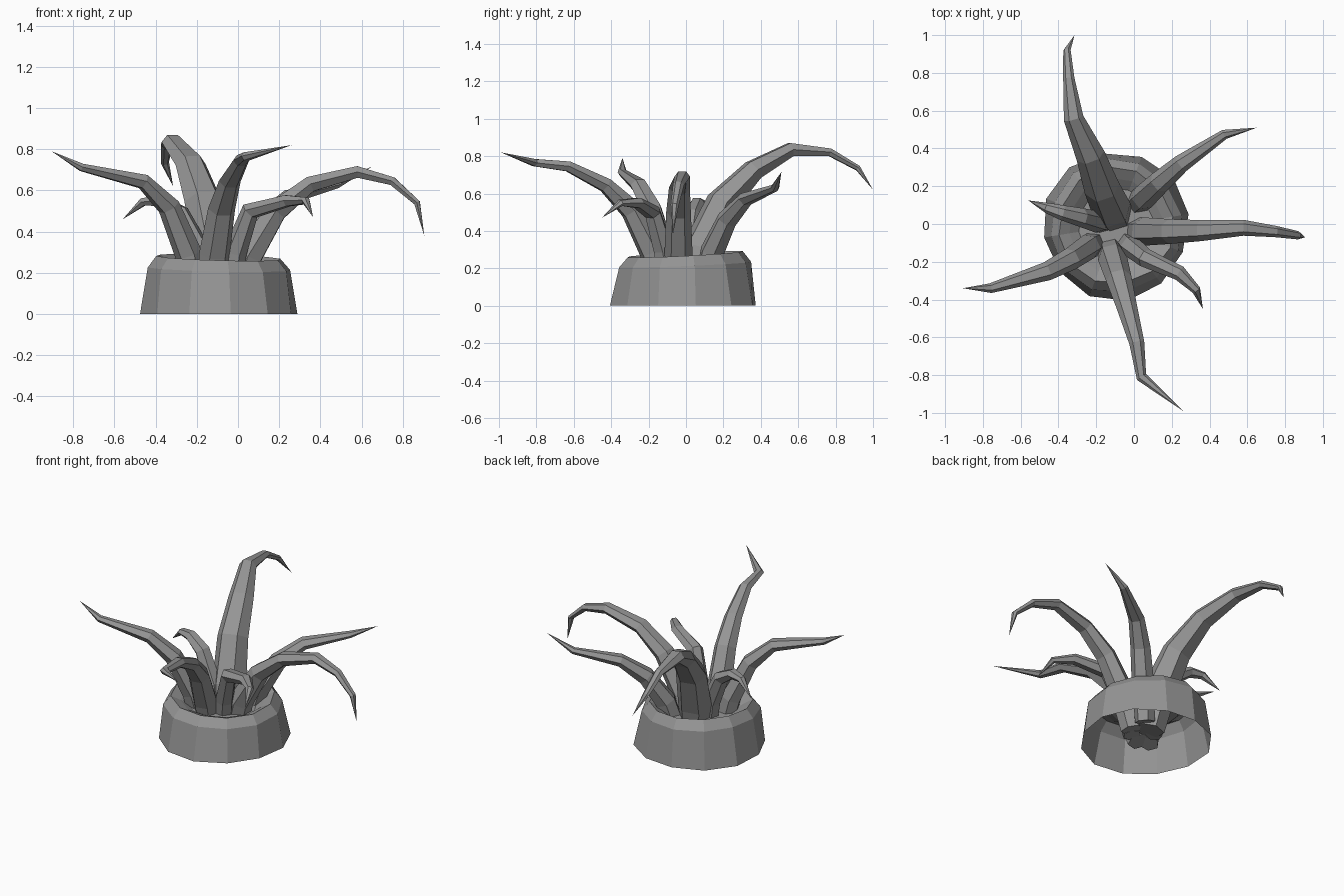
import bpy, bmesh, math
from mathutils import Vector

grey = bpy.data.materials.new("dark_grey")
grey.diffuse_color = (0.3, 0.3, 0.3, 1)


def make_object(name, bm):
    bmesh.ops.recalc_face_normals(bm, faces=bm.faces)
    mesh = bpy.data.meshes.new(name)
    bm.to_mesh(mesh)
    bm.free()
    mesh.materials.append(grey)
    obj = bpy.data.objects.new(name, mesh)
    bpy.context.collection.objects.link(obj)
    return obj


def bridge(bm, a, b):
    n = len(a)
    for i in range(n):
        bm.faces.new((a[i], a[(i + 1) % n], b[(i + 1) % n], b[i]))


# Planter: uneven twelve-sided wall, open below, with a rolled lip and sunken soil
def planter(sides=12):
    bm = bmesh.new()
    rings = []
    # radius, height, tilt toward the back left
    for r, z, tilt in ((0.387, 0, 0), (0.35, 0.22, 0.04), (0.305, 0.275, 0.05),
                       (0.25, 0.245, 0.03), (0.20, 0.21, 0)):
        ring = []
        for i in range(sides):
            a = math.tau * (i + 0.3) / sides
            wob = 1 + 0.02 * math.sin(3 * a + 9 * z)
            x, y = r * wob * math.cos(a), r * wob * math.sin(a)
            ring.append(bm.verts.new((-0.097 + x, -0.01 + y * 1.02,
                                      z + tilt * (y - 0.6 * x))))
        if rings:
            bridge(bm, rings[-1], ring)
        rings.append(ring)
    bm.faces.new(rings[-1])
    make_object("planter", bm)


# Leaf: tapered six-sided tube along (x, y, z, half width) points, ending in a point
def leaf(name, pts, sides=6):
    bm = bmesh.new()
    path = [Vector(p[:3]) for p in pts]
    out = path[-2] - path[0]
    side0 = Vector((-out.y, out.x, 0)).normalized()
    prev = None
    for i in range(len(path) - 1):
        t = (path[i + 1] - path[max(i - 1, 0)]).normalized()
        side = (side0 - t * side0.dot(t)).normalized()
        up = t.cross(side)
        w = pts[i][3]
        flat = (1.05, 1.0, 0.9)[i] if i < 3 else 0.78
        ring = []
        for k in range(sides):
            a = math.tau * k / sides
            ring.append(bm.verts.new(path[i] + side * w * math.cos(a)
                                     + up * w * flat * math.sin(a)))
        if prev:
            bridge(bm, prev, ring)
        else:
            bm.faces.new(ring)
        prev = ring
    tip = bm.verts.new(path[-1])
    for k in range(sides):
        bm.faces.new((prev[k], prev[(k + 1) % sides], tip))
    make_object(name, bm)


planter()

leaf("leaf_back", [(-0.09, 0.03, 0.06, 0.09), (-0.12, 0.08, 0.30, 0.105),
                   (-0.17, 0.19, 0.55, 0.095), (-0.23, 0.36, 0.725, 0.077),
                   (-0.32, 0.56, 0.835, 0.053), (-0.345, 0.77, 0.82, 0.03),
                   (-0.355, 0.92, 0.735, 0.02), (-0.315, 1.0, 0.62, 0)])
leaf("leaf_right", [(-0.01, -0.03, 0.06, 0.065), (0.05, -0.04, 0.28, 0.075),
                    (0.185, -0.04, 0.50, 0.066), (0.35, -0.035, 0.63, 0.056),
                    (0.58, -0.02, 0.69, 0.042), (0.75, -0.04, 0.645, 0.03),
                    (0.87, -0.06, 0.54, 0.022), (0.905, -0.07, 0.38, 0)])
leaf("leaf_front", [(-0.13, -0.11, 0.06, 0.065), (-0.115, -0.175, 0.29, 0.077),
                    (-0.08, -0.29, 0.51, 0.068), (-0.04, -0.43, 0.645, 0.055),
                    (0.015, -0.63, 0.745, 0.04), (0.04, -0.81, 0.765, 0.029),
                    (0.26, -0.99, 0.82, 0)])
leaf("leaf_left", [(-0.19, -0.09, 0.06, 0.06), (-0.24, -0.12, 0.29, 0.067),
                   (-0.335, -0.185, 0.52, 0.06), (-0.46, -0.25, 0.643, 0.05),
                   (-0.76, -0.34, 0.712, 0.026), (-0.905, -0.34, 0.79, 0)])
leaf("leaf_back_right", [(-0.01, 0.09, 0.06, 0.06), (0.05, 0.14, 0.29, 0.067),
                         (0.135, 0.22, 0.46, 0.06), (0.25, 0.32, 0.57, 0.048),
                         (0.48, 0.475, 0.63, 0.026), (0.65, 0.51, 0.715, 0)])
leaf("leaf_front_right", [(-0.05, -0.08, 0.06, 0.052), (-0.015, -0.12, 0.30, 0.058),
                          (0.06, -0.18, 0.50, 0.05), (0.24, -0.26, 0.55, 0.04),
                          (0.33, -0.35, 0.55, 0.024), (0.365, -0.45, 0.47, 0)])
leaf("leaf_back_left", [(-0.15, 0.0, 0.06, 0.05), (-0.19, 0.01, 0.31, 0.057),
                        (-0.28, 0.035, 0.49, 0.05), (-0.38, 0.06, 0.55, 0.04),
                        (-0.46, 0.085, 0.545, 0.028), (-0.56, 0.125, 0.46, 0)])
